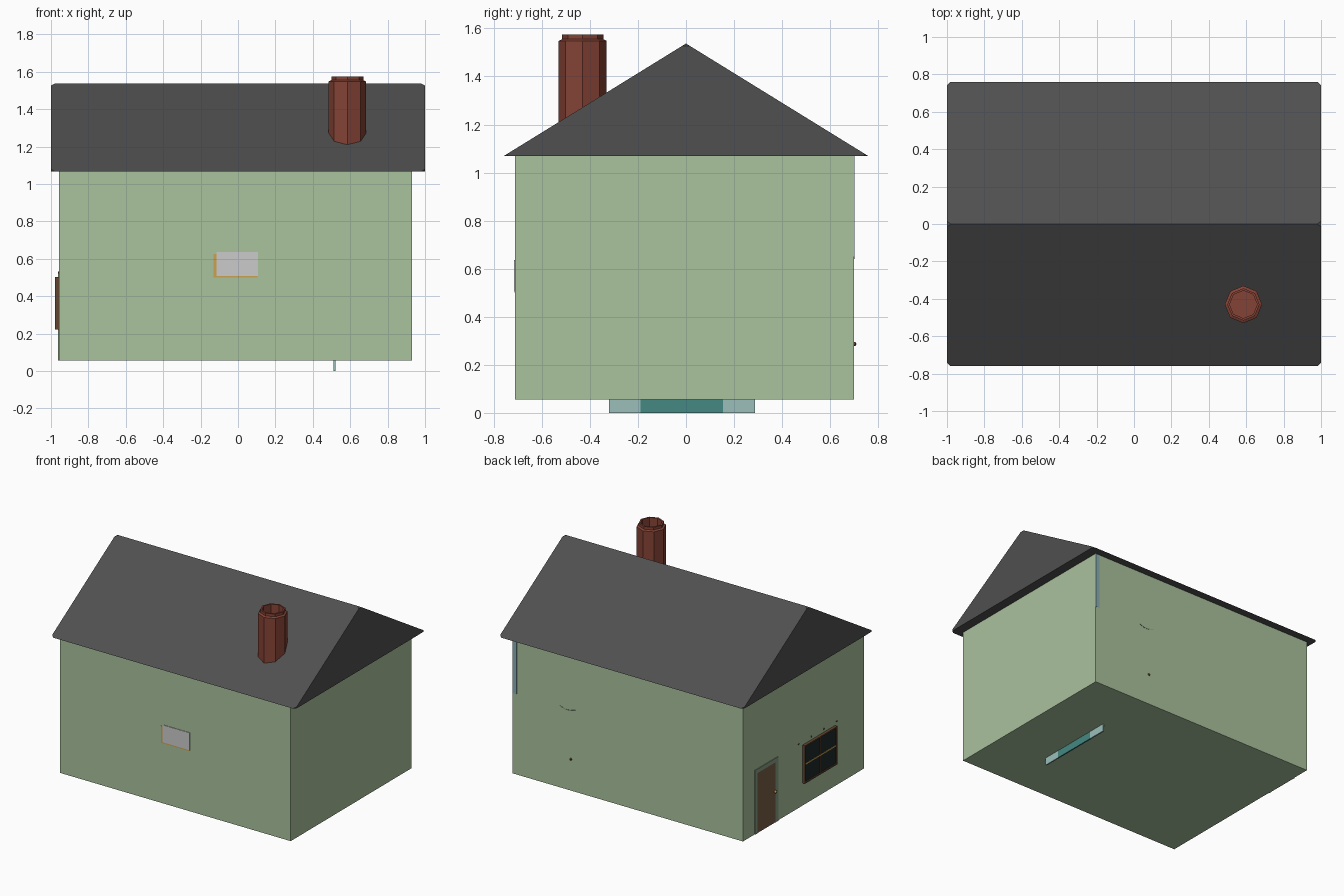
import bpy, bmesh, math

if "Cube" in bpy.data.objects:
    bpy.data.objects.remove(bpy.data.objects["Cube"])


def mat(name, r, g, b):
    m = bpy.data.materials.new(name)
    m.diffuse_color = (r, g, b, 1)
    m.use_nodes = True
    m.node_tree.nodes["Principled BSDF"].inputs["Base Color"].default_value = m.diffuse_color
    return m


GREEN = mat("wall_green", 0.40, 0.54, 0.34)
TRIM = mat("trim_green", 0.25, 0.34, 0.23)
ROOF = mat("roof_grey", 0.08, 0.08, 0.08)
BRICK = mat("brick_red", 0.23, 0.055, 0.035)
WOOD = mat("door_brown", 0.19, 0.11, 0.06)
DARK = mat("frame_brown", 0.12, 0.06, 0.03)
GLASS = mat("dark_glass", 0.012, 0.02, 0.022)
GOLD = mat("gold", 0.6, 0.36, 0.08)
TEAL = mat("teal", 0.06, 0.25, 0.23)
PALE = mat("pale_teal", 0.33, 0.52, 0.5)
BLUE = mat("pale_blue", 0.25, 0.42, 0.45)


def finish(name, bm, material):
    bmesh.ops.recalc_face_normals(bm, faces=bm.faces)
    me = bpy.data.meshes.new(name)
    bm.to_mesh(me)
    bm.free()
    if material:
        me.materials.append(material)
    ob = bpy.data.objects.new(name, me)
    bpy.context.collection.objects.link(ob)
    return ob


def box(name, x, y, z, material=None):
    bm = bmesh.new()
    bmesh.ops.create_cube(bm, size=1)
    for v in bm.verts:
        v.co = [(a + b) / 2 + c * (b - a) for c, (a, b) in zip(v.co, (x, y, z))]
    return finish(name, bm, material)


def ball(name, loc, r, material):
    bm = bmesh.new()
    bmesh.ops.create_uvsphere(bm, u_segments=8, v_segments=6, radius=r)
    bmesh.ops.translate(bm, verts=bm.verts, vec=loc)
    return finish(name, bm, material)


# House body
box("walls", (-0.957, 0.93), (-0.712, 0.70), (0.055, 1.08), GREEN)

# Gable roof: triangle pushed along x, corners clipped
bm = bmesh.new()
tri = bm.faces.new([bm.verts.new((-1, y, z)) for y, z in ((-0.76, 1.068), (0.76, 1.068), (0, 1.537))])
ext = bmesh.ops.extrude_face_region(bm, geom=[tri])
bmesh.ops.translate(bm, vec=(2, 0, 0), verts=[g for g in ext["geom"] if isinstance(g, bmesh.types.BMVert)])
roof = finish("roof", bm, ROOF)
clip = roof.modifiers.new("clip_corners", "BEVEL")
clip.affect = "VERTICES"
clip.width = 0.02
clip.segments = 1

# Octagonal hollow chimney, lathed from a profile
profile = [(0.1, 1.15), (0.1, 1.548), (0.086, 1.555), (0.086, 1.575), (0.074, 1.575), (0.074, 1.40)]
bm = bmesh.new()
rings = [[bm.verts.new((0.585 + r * math.cos(i * math.pi / 4), -0.43 + r * math.sin(i * math.pi / 4), z))
          for i in range(8)] for r, z in profile]
for a, b in zip(rings, rings[1:]):
    for i in range(8):
        j = (i + 1) % 8
        bm.faces.new((a[i], a[j], b[j], b[i]))
bm.faces.new(rings[0])
bm.faces.new(rings[-1])
finish("chimney", bm, BRICK)

# Front plate with its tan backing
box("front_plate", (-0.115, 0.106), (-0.716, -0.70), (0.508, 0.637))
box("plate_backing", (-0.13, 0.103), (-0.714, -0.70), (0.5, 0.626), GOLD)

# Strip under the floor
box("base_strip_middle", (0.51, 0.52), (-0.19, 0.153), (0, 0.06), TEAL)
for side, y in (("front", (-0.32, -0.19)), ("back", (0.153, 0.287))):
    box("base_strip_" + side, (0.51, 0.52), y, (0, 0.06), PALE)

# Door with trim and knob on the left wall
for name, y, z in (("back", (0.54, 0.565), (0.055, 0.53)), ("front", (0.295, 0.325), (0.055, 0.53)),
                   ("top", (0.325, 0.54), (0.50, 0.53))):
    box("door_trim_" + name, (-0.962, -0.95), y, z, TRIM)
box("door", (-0.96, -0.95), (0.325, 0.54), (0.055, 0.50), WOOD)
ball("door_knob", (-0.968, 0.335, 0.287), 0.011, GOLD)

# Window on the left wall: glass, frame and bars
box("window_glass", (-0.972, -0.95), (-0.365, -0.005), (0.23, 0.495), GLASS)
for i, y in enumerate(((-0.375, -0.363), (-0.007, 0.005))):
    box(f"window_side_{i}", (-0.978, -0.95), y, (0.222, 0.503), DARK)
for i, z in enumerate(((0.222, 0.232), (0.493, 0.503))):
    box(f"window_rail_{i}", (-0.978, -0.95), (-0.365, -0.005), z, DARK)
box("window_bar_across", (-0.975, -0.95), (-0.365, -0.005), (0.358, 0.367), GOLD)
box("window_bar_upright", (-0.974, -0.95), (-0.189, -0.181), (0.23, 0.495), DARK)
for i in range(4):
    ball(f"curtain_stud_{i}", (-0.957, 0.05 - 0.148 * i, 0.527), 0.006, DARK)

# Back wall: knob, curved handle and corner strip
ball("back_knob", (0.453, 0.70, 0.287), 0.009, DARK)
bm = bmesh.new()
n = 8
pts = [(0.415 + 0.125 * i / n, 0.66 - 0.012 * math.sin(math.pi * i / n), 0.005 * math.sin(math.pi * i / n))
       for i in range(n + 1)]
loops = [[bm.verts.new((x, y, z + dz)) for y, dz in ((0.698, 0), (0.702, 0), (0.702, -t), (0.698, -t))]
         for x, z, t in ((p[0], p[1], 0.002 + p[2]) for p in pts)]
for a, b in zip(loops, loops[1:]):
    for i in range(4):
        j = (i + 1) % 4
        bm.faces.new((a[i], a[j], b[j], b[i]))
bm.faces.new(loops[0])
bm.faces.new(loops[-1])
finish("back_handle", bm, TRIM)
box("corner_strip", (0.895, 0.9295), (0.69, 0.701), (0.65, 1.07), BLUE)
